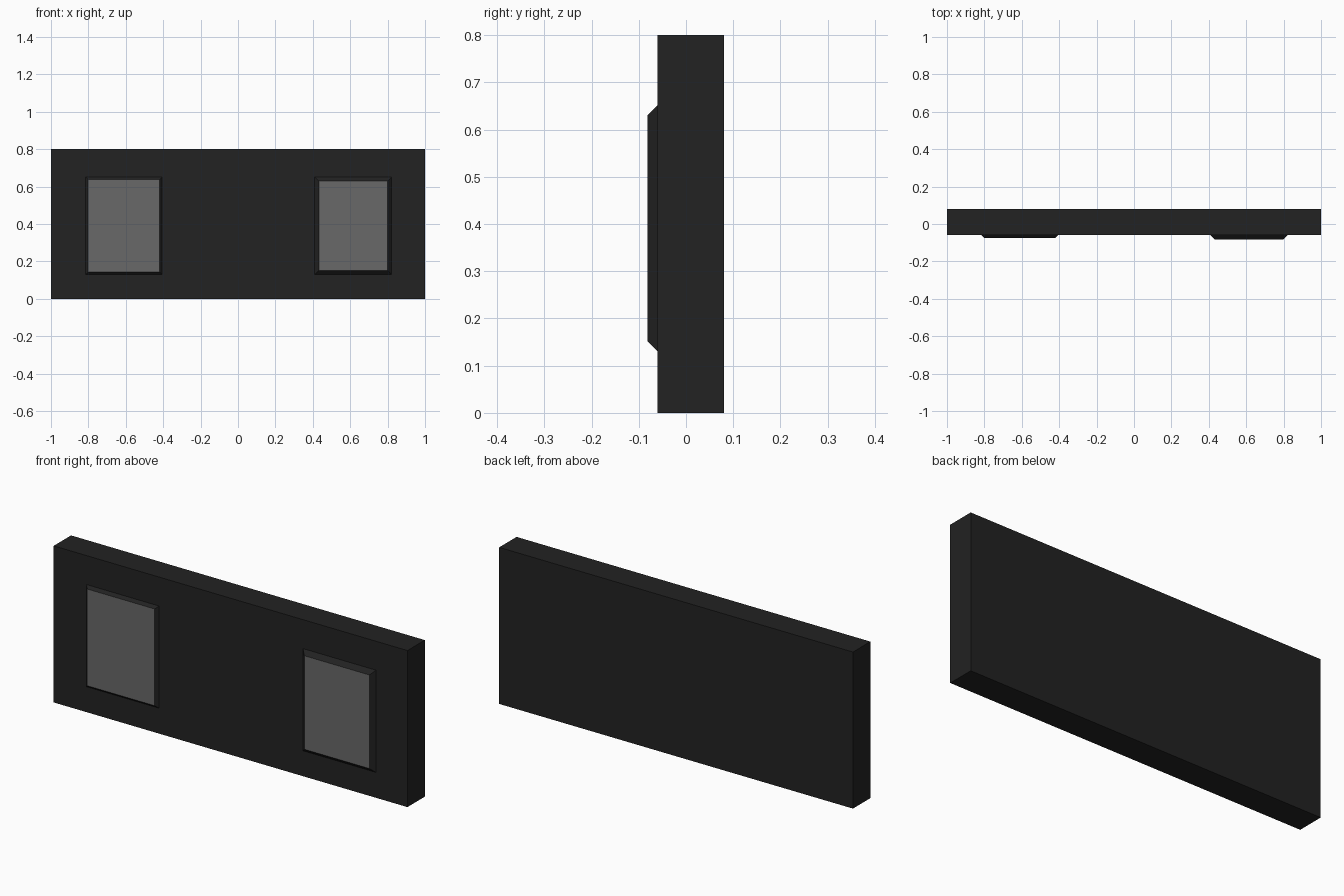
import bpy, bmesh

if "Cube" in bpy.data.objects:
    bpy.data.objects.remove(bpy.data.objects["Cube"])


def material(name, value):
    m = bpy.data.materials.new(name)
    m.diffuse_color = (value, value, value, 1)
    m.use_nodes = True
    m.node_tree.nodes["Principled BSDF"].inputs["Base Color"].default_value = m.diffuse_color
    return m


black = material("black", 0.016)
grey = material("grey", 0.14)


def block(name, x, y, z):
    """Axis-aligned box from (min, max) ranges, returned as object and bmesh."""
    bm = bmesh.new()
    bmesh.ops.create_cube(bm, size=1)
    for v in bm.verts:
        for i, (lo, hi) in enumerate((x, y, z)):
            v.co[i] = hi if v.co[i] > 0 else lo
    mesh = bpy.data.meshes.new(name)
    ob = bpy.data.objects.new(name, mesh)
    bpy.context.collection.objects.link(ob)
    mesh.materials.append(black)
    mesh.materials.append(grey)
    return ob, bm


# main slab
slab, bm = block("slab", (-1, 1), (-0.06, 0.08), (0, 0.8))
bm.to_mesh(slab.data)
bm.free()


def panel(name, x, z, depth):
    """Raised plate with 45 degree black rim and grey face."""
    ob, bm = block(name, x, (-0.06 - depth, -0.06), z)
    cx, cz = sum(x) / 2, sum(z) / 2
    for v in bm.verts:
        if v.co.y < -0.061:
            v.co.x += depth if v.co.x < cx else -depth
            v.co.z += depth if v.co.z < cz else -depth
    bm.normal_update()
    for f in bm.faces:
        if f.normal.y < -0.9:
            f.material_index = 1
    # the back lies on the slab and is never seen
    bmesh.ops.delete(bm, geom=[f for f in bm.faces if f.normal.y > 0.9], context='FACES')
    bm.to_mesh(ob.data)
    bm.free()


# two raised panels on the front
panel("left_panel", (-0.815, -0.405), (0.13, 0.652), 0.014)
panel("right_panel", (0.41, 0.822), (0.13, 0.652), 0.022)
